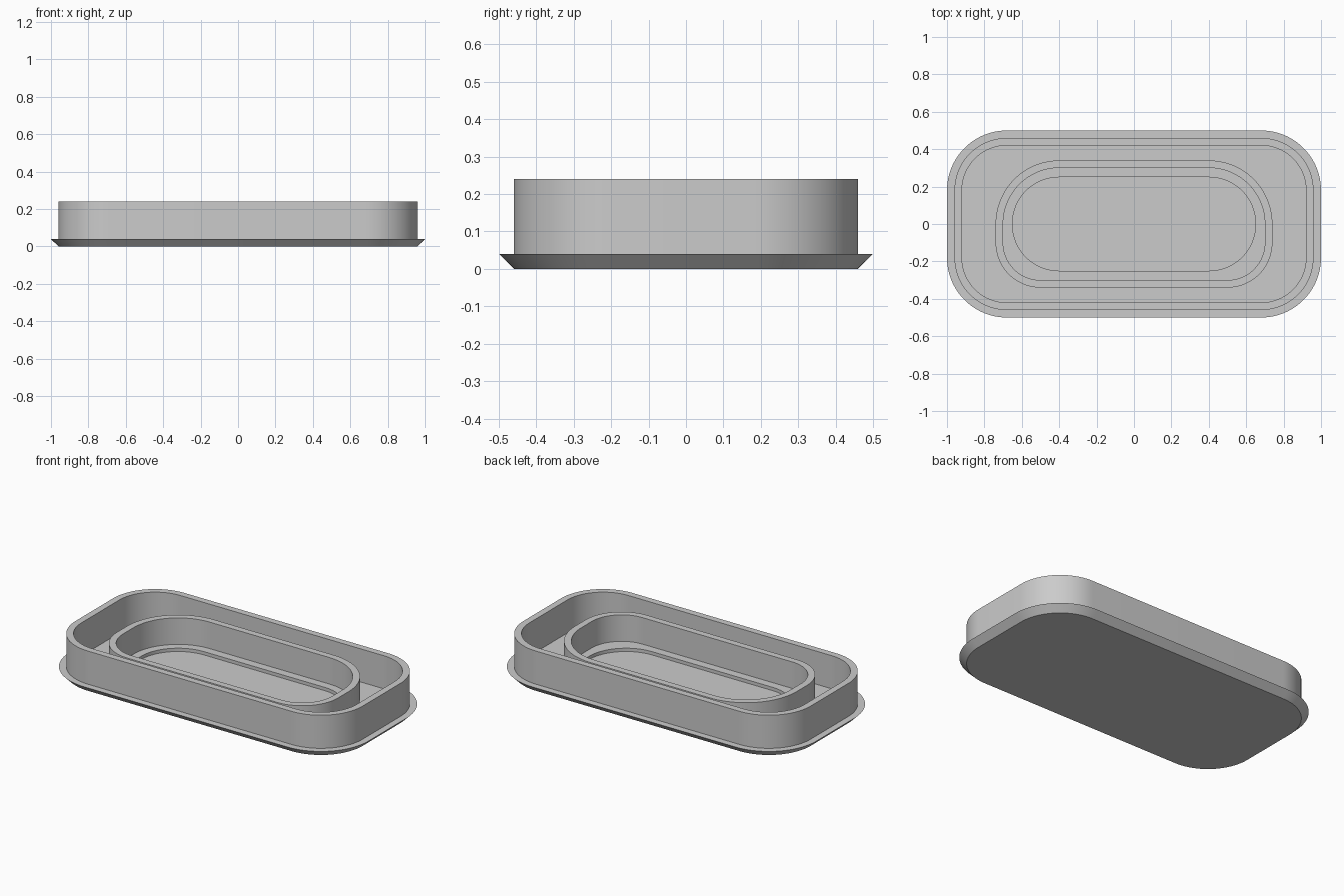
import bpy, bmesh, math

if "Cube" in bpy.data.objects:
    bpy.data.objects.remove(bpy.data.objects["Cube"])

SEG = 24  # steps per rounded corner


def outline(hx, hy, r_back, r_front, z):
    """Rounded rectangle with separate back and front corner radii."""
    pts = []
    corners = [(1, 1, r_back), (-1, 1, r_back), (-1, -1, r_front), (1, -1, r_front)]
    for i, (sx, sy, r) in enumerate(corners):
        cx, cy = sx * (hx - r), sy * (hy - r)
        for k in range(SEG + 1):
            a = math.pi / 2 * (i + k / SEG)
            pts.append((cx + r * math.cos(a), cy + r * math.sin(a), z))
    return pts


# Continuous cross-section from the underside, over both walls, to the recess
sections = [
    (0.96, 0.46, 0.28, 0.28, 0.00),   # underside
    (1.00, 0.50, 0.32, 0.32, 0.04),   # chamfered flange
    (0.96, 0.46, 0.28, 0.28, 0.04),   # outer wall
    (0.96, 0.46, 0.28, 0.28, 0.24),
    (0.92, 0.42, 0.24, 0.24, 0.24),
    (0.92, 0.42, 0.24, 0.24, 0.04),   # channel floor
    (0.74, 0.34, 0.34, 0.24, 0.04),   # inner wall
    (0.74, 0.34, 0.34, 0.24, 0.20),
    (0.70, 0.30, 0.30, 0.20, 0.20),
    (0.70, 0.30, 0.30, 0.20, 0.04),   # ledge
    (0.65, 0.25, 0.248, 0.248, 0.04),  # recess
    (0.65, 0.25, 0.248, 0.248, 0.02),
]

bm = bmesh.new()
rings = [[bm.verts.new(p) for p in outline(*s)] for s in sections]
n = len(rings[0])
for lower, upper in zip(rings, rings[1:]):
    for i in range(n):
        j = (i + 1) % n
        bm.faces.new((lower[i], lower[j], upper[j], upper[i]))
bm.faces.new(rings[0][::-1])   # bottom
bm.faces.new(rings[-1])        # recess floor

mesh = bpy.data.meshes.new("tray_body")
bm.to_mesh(mesh)
bm.free()
tray = bpy.data.objects.new("tray_body", mesh)
bpy.context.collection.objects.link(tray)

grey = bpy.data.materials.new("plain_grey")
grey.diffuse_color = (0.6, 0.6, 0.6, 1)
grey.use_nodes = True
grey.node_tree.nodes["Principled BSDF"].inputs["Base Color"].default_value = grey.diffuse_color
mesh.materials.append(grey)

bpy.context.view_layer.objects.active = tray
tray.select_set(True)
bpy.ops.object.shade_smooth_by_angle(angle=math.radians(30))
